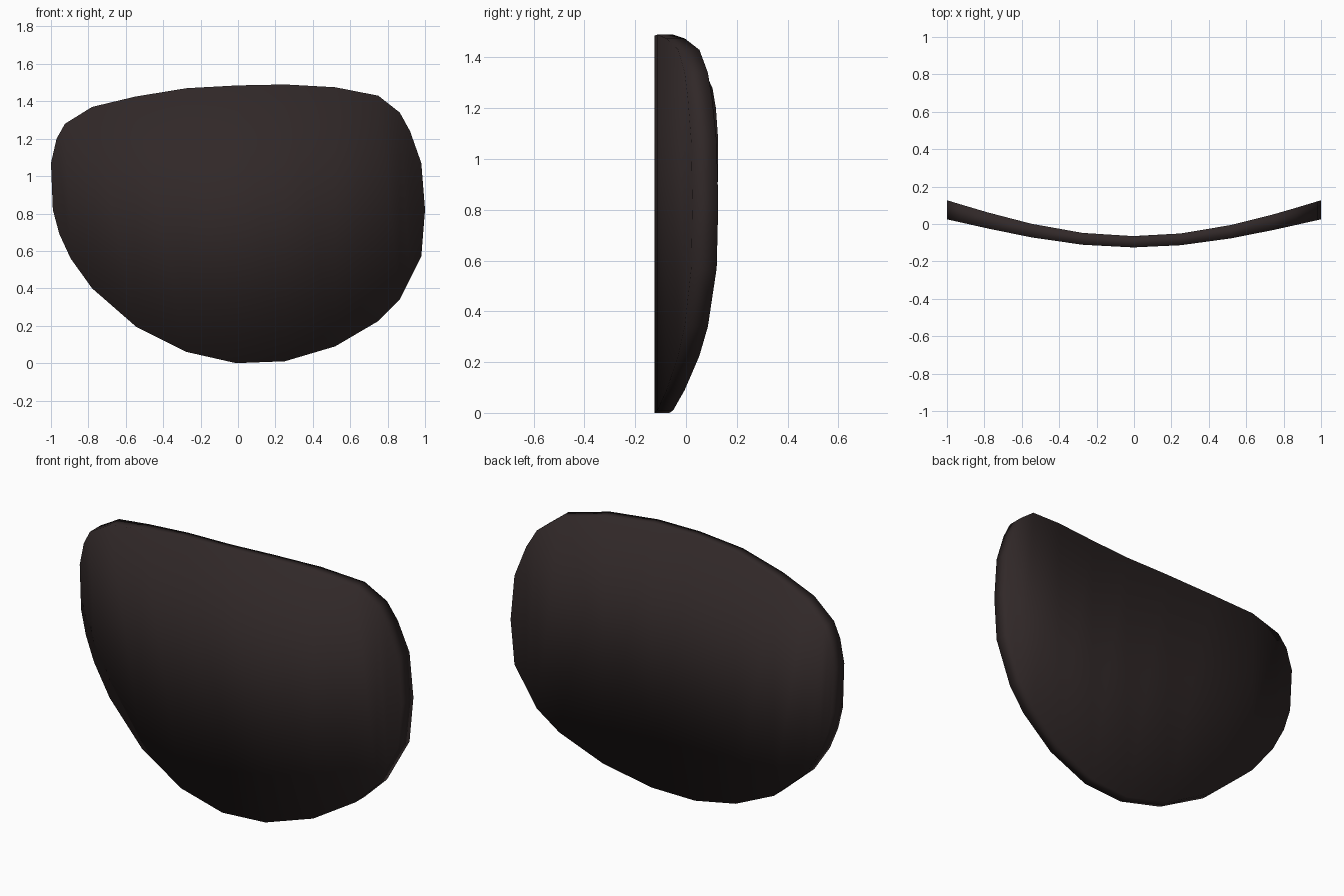
import bpy
import bmesh

if "Cube" in bpy.data.objects:
    bpy.data.objects.remove(bpy.data.objects["Cube"])

# Lens outline as columns: (top x, top z, bottom x, bottom z), left to right
COLUMNS = [
    (-1.00, 1.07, -0.99, 0.82), (-0.97, 1.20, -0.955, 0.69),
    (-0.925, 1.28, -0.895, 0.56), (-0.78, 1.37, -0.78, 0.40),
    (-0.55, 1.425, -0.545, 0.195), (-0.275, 1.47, -0.275, 0.06),
    (0.00, 1.485, -0.01, 0.00), (0.25, 1.49, 0.25, 0.01),
    (0.52, 1.475, 0.52, 0.09), (0.75, 1.43, 0.75, 0.225),
    (0.865, 1.34, 0.865, 0.34), (0.92, 1.24, 0.92, 0.45),
    (0.98, 1.07, 0.98, 0.57),
]
TIP = (1.00, 0.82)


def front_y(x):
    return -0.125 + 0.19 * x**2 - 0.04 * x**4


def back_y(x):
    return front_y(x) + 0.06 + 0.042 * x**2


bm = bmesh.new()


# One curved sheet of the lens, returning its outline loop
def sheet(depth):
    def point(x, z):
        return bm.verts.new((x, depth(x), z))
    top = [point(c[0], c[1]) for c in COLUMNS]
    bottom = [point(c[2], c[3]) for c in COLUMNS]
    tip = point(*TIP)
    for i in range(len(top) - 1):
        bm.faces.new((top[i], bottom[i], bottom[i + 1], top[i + 1]))
    bm.faces.new((top[-1], bottom[-1], tip))
    return top + [tip] + bottom[::-1]


front = sheet(front_y)
back = sheet(back_y)

# Rim joining the two sheets
n = len(front)
for i in range(n):
    j = (i + 1) % n
    bm.faces.new((front[i], front[j], back[j], back[i]))
bmesh.ops.recalc_face_normals(bm, faces=bm.faces[:])
for f in bm.faces:
    f.smooth = True

mesh = bpy.data.meshes.new("lens")
bm.to_mesh(mesh)
bm.free()
lens = bpy.data.objects.new("lens", mesh)
bpy.context.collection.objects.link(lens)

# Dark tinted glass
tint = bpy.data.materials.new("dark_tint")
tint.diffuse_color = (0.03, 0.021, 0.021, 1)
tint.use_nodes = True
tint.node_tree.nodes["Principled BSDF"].inputs["Base Color"].default_value = tint.diffuse_color
mesh.materials.append(tint)
